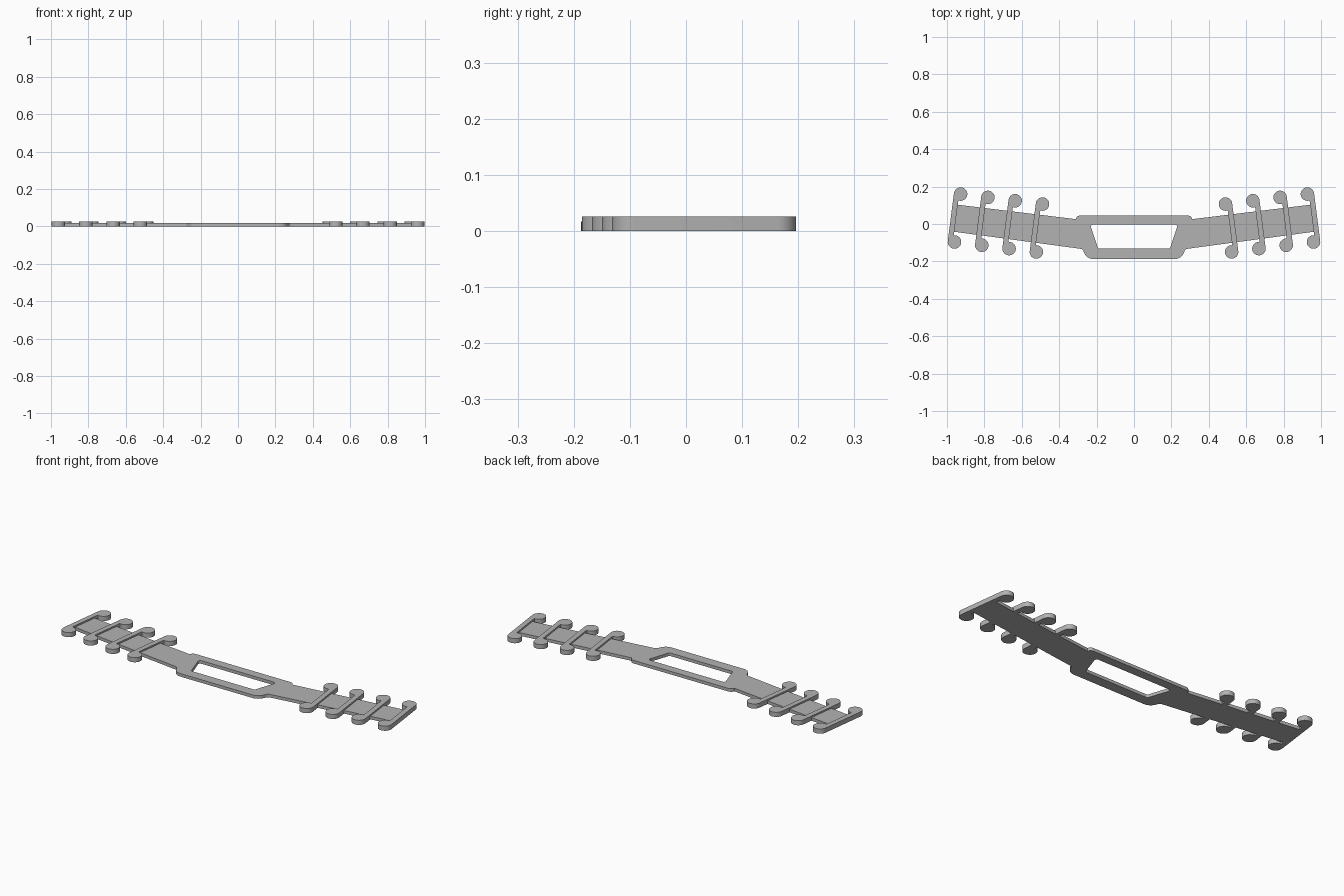
import bpy, bmesh, math
from mathutils import Vector

if "Cube" in bpy.data.objects:
    bpy.data.objects.remove(bpy.data.objects["Cube"])

BODY_T, BAR_T = 0.017, 0.0255
TILT = math.radians(7.3)

grey = bpy.data.materials.new("plain grey")
grey.use_nodes = True
colour = (0.45, 0.45, 0.45, 1)
grey.diffuse_color = colour
grey.node_tree.nodes["Principled BSDF"].inputs["Base Color"].default_value = colour


def rounded(corners):
    """Turn (x, y, radius) corners into an outline with softened corners."""
    out = []
    for i, (x, y, r) in enumerate(corners):
        p = Vector((x, y))
        if not r:
            out.append(p)
            continue
        a = p + (Vector(corners[i - 1][:2]) - p).normalized() * r
        b = p + (Vector(corners[(i + 1) % len(corners)][:2]) - p).normalized() * r
        for k in range(7):
            t = k / 6
            out.append(a * (1 - t) ** 2 + p * 2 * t * (1 - t) + b * t * t)
    return out


def mirrored(half):
    """Complete a right-half list of corners with its left half."""
    return half + [(-x, y, r) for x, y, r in reversed(half)]


def plate(name, outlines, thickness):
    """Flat plate standing on z = 0; inner outlines become holes."""
    curve = bpy.data.curves.new(name, 'CURVE')
    curve.dimensions, curve.fill_mode = '2D', 'BOTH'
    curve.extrude = thickness / 2
    for pts in outlines:
        spline = curve.splines.new('POLY')
        spline.points.add(len(pts) - 1)
        for sp, p in zip(spline.points, pts):
            sp.co = (p[0], p[1], 0, 1)
        spline.use_cyclic_u = True
    temp = bpy.data.objects.new(name + " outline", curve)
    mesh = bpy.data.meshes.new_from_object(temp)
    bpy.data.objects.remove(temp)
    bm = bmesh.new()
    bm.from_mesh(mesh)
    bmesh.ops.remove_doubles(bm, verts=bm.verts, dist=1e-5)
    bmesh.ops.translate(bm, verts=bm.verts, vec=(0, 0, thickness / 2))
    bmesh.ops.recalc_face_normals(bm, faces=bm.faces)
    bm.to_mesh(mesh)
    bm.free()
    mesh.materials.clear()
    mesh.materials.append(grey)
    obj = bpy.data.objects.new(name, mesh)
    bpy.context.collection.objects.link(obj)
    bpy.ops.object.select_all(action='DESELECT')
    obj.select_set(True)
    bpy.context.view_layer.objects.active = obj
    bpy.ops.object.shade_smooth_by_angle(angle=math.radians(35))
    return obj


# Strap with the central frame and its trapezoid window
strap = mirrored([(0.305, 0.045, 0.018), (0.312, 0.026, 0), (0.95, 0.104, 0),
                  (0.972, -0.04, 0), (0.275, -0.134, 0.012), (0.252, -0.187, 0.035)])
window = mirrored([(0.235, -0.003, 0.02), (0.192, -0.131, 0.008)])
plate("strap", [rounded(strap), rounded(window)], BODY_T)


def bar_outline(h=0.129, r=0.036, w=0.028):
    """Straight stem with a round knob at each end, both bulging inward (-x)."""
    end = 2 * math.pi - math.acos((w - r) / -r)   # where the knob meets the stem
    top = []
    for k in range(29):
        a = end * k / 28
        top.append((r * math.cos(a), h + r * math.sin(a)))
    # small fillet between knob and stem
    top[-1] = (r - w - 0.002, top[-1][1])
    top.append((r - w, top[-1][1] - 0.006))
    return top + [(x, -y) for x, y in reversed(top)]


# Raised hook bars, four on each arm
for side, label in ((1, "left"), (-1, "right")):
    for i in range(4):
        cx = 0.9435 - 0.146 * i
        cy = 0.032 - 0.122 * 0.146 * i
        c, s = math.cos(TILT), math.sin(TILT)
        pts = [(side * (cx + x * c - y * s), cy + x * s + y * c)
               for x, y in bar_outline()]
        plate(f"{label}_hook_bar_{i + 1}", [pts], BAR_T)
